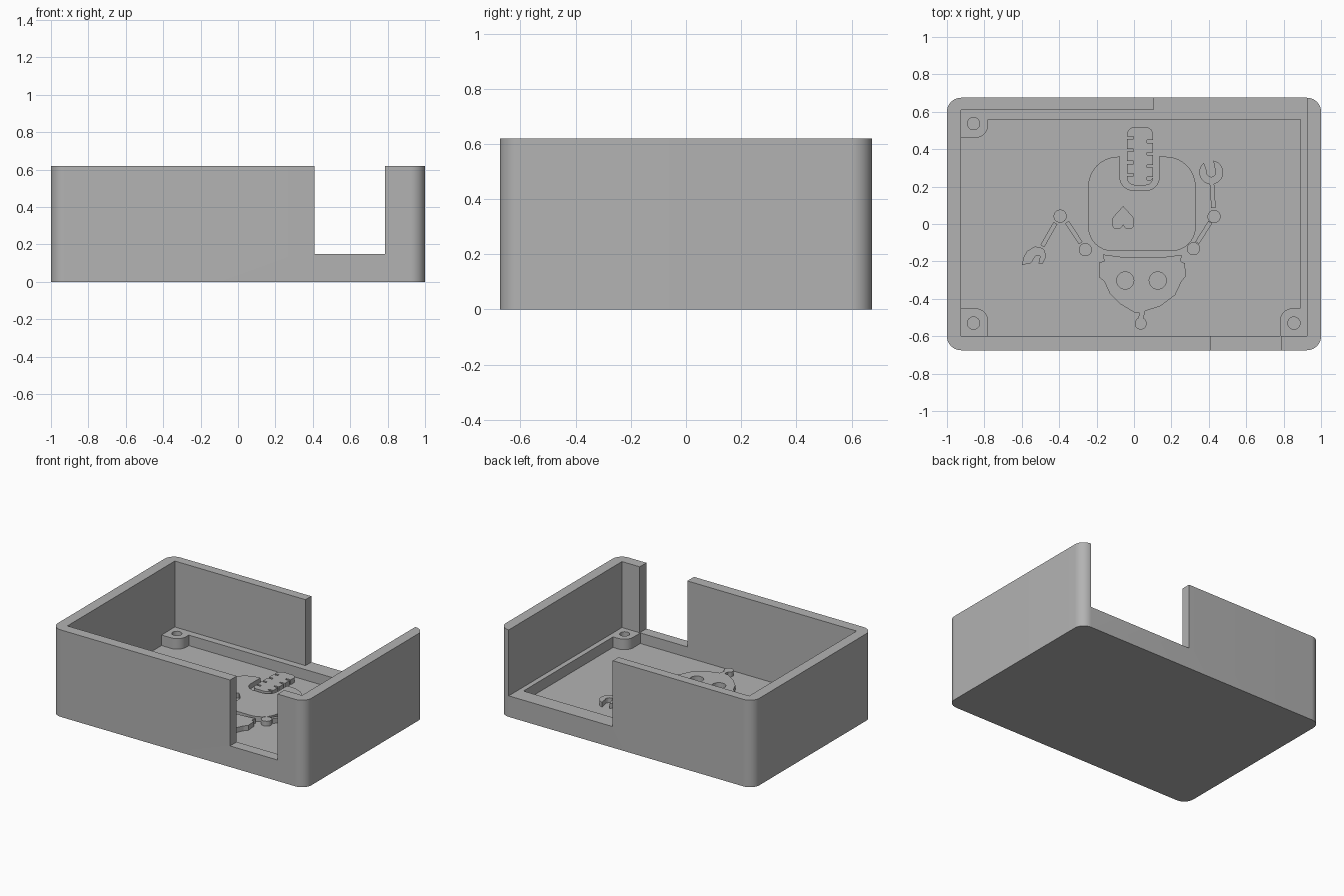
import bpy
import bmesh
from math import atan2, cos, sin, tan, radians, remainder, tau
from mathutils import Vector

cube = bpy.data.objects.get("Cube")
if cube:
    bpy.data.objects.remove(cube, do_unlink=True)

# One grey plastic for everything
grey = bpy.data.materials.new("grey plastic")
grey.use_nodes = True
grey.diffuse_color = (0.45, 0.45, 0.45, 1)
for node in grey.node_tree.nodes:
    if node.type == 'BSDF_PRINCIPLED':
        node.inputs["Base Color"].default_value = grey.diffuse_color

HEIGHT = 0.62
LEDGE = 0.15
FLOOR = 0.075
RELIEF = 0.11
SUNK = FLOOR - 0.01


def rounded(corners, steps=8):
    """Outline through (x, y, radius) corners, each filleted by its radius."""
    outline = []
    for i, (x, y, *radius) in enumerate(corners):
        point = Vector((x, y))
        if not radius:
            outline.append(point)
            continue
        r = radius[0]
        back = (Vector(corners[i - 1][:2]) - point).normalized()
        ahead = (Vector(corners[(i + 1) % len(corners)][:2]) - point).normalized()
        half = back.angle(ahead) / 2
        centre = point + (back + ahead).normalized() * (r / sin(half))
        start = point + back * (r / tan(half)) - centre
        end = point + ahead * (r / tan(half)) - centre
        first = atan2(start.y, start.x)
        sweep = remainder(atan2(end.y, end.x) - first, tau)
        for k in range(steps + 1):
            a = first + sweep * k / steps
            outline.append(centre + Vector((cos(a), sin(a))) * r)
    return outline


def arc(x, y, r, first=0, last=360, steps=24):
    angles = [radians(first + (last - first) * k / steps) for k in range(steps + 1)]
    return [Vector((x + r * cos(a), y + r * sin(a))) for a in angles]


def circle(x, y, r):
    return arc(x, y, r)[:-1]


def prism(name, outline, bottom, top):
    """Upright solid with the given outline."""
    bm = bmesh.new()
    base = bm.faces.new([bm.verts.new((p[0], p[1], bottom)) for p in outline])
    grown = bmesh.ops.extrude_face_region(bm, geom=[base], use_keep_orig=True)
    moved = [v for v in grown["geom"] if isinstance(v, bmesh.types.BMVert)]
    bmesh.ops.translate(bm, verts=moved, vec=(0, 0, top - bottom))
    bmesh.ops.recalc_face_normals(bm, faces=bm.faces)
    mesh = bpy.data.meshes.new(name)
    bm.to_mesh(mesh)
    bm.free()
    mesh.materials.append(grey)
    obj = bpy.data.objects.new(name, mesh)
    bpy.context.collection.objects.link(obj)
    return obj


def activate(obj):
    bpy.ops.object.select_all(action='DESELECT')
    obj.select_set(True)
    bpy.context.view_layer.objects.active = obj


def cut(obj, outline, bottom, top):
    """Remove an upright prism from an object."""
    cutter = prism("cutter", outline, bottom, top)
    cutter.hide_render = True
    mod = obj.modifiers.new("cut", 'BOOLEAN')
    mod.operation = 'DIFFERENCE'
    mod.solver = 'EXACT'
    mod.object = cutter
    activate(obj)
    bpy.ops.object.modifier_apply(modifier=mod.name)
    bpy.data.objects.remove(cutter, do_unlink=True)


def relief(name, outline):
    return prism(name, outline, SUNK, RELIEF)


def bar(name, start, end, width=0.024):
    a, b = Vector(start), Vector(end)
    side = (b - a).orthogonal().normalized() * width / 2
    return relief(name, [a + side, b + side, b - side, a - side])


# Case: rounded block
x, y, r = 1.0, 0.675, 0.075
case = prism("case", rounded([(-x, -y, r), (x, -y, r), (x, y, r), (-x, y, r)], 12), 0, HEIGHT)

# Upper cavity, opening through the front and back walls
left, right, front, back, out = -0.925, 0.925, -0.6, 0.61, 0.8
cut(case, [(left, front), (0.41, front), (0.41, -out), (0.785, -out), (0.785, front),
           (right, front), (right, out), (0.105, out), (0.105, back), (left, back)],
    LEDGE, HEIGHT + 0.1)

# Lower cavity, leaving the ledge and three screw bosses
boss, r = -0.78, 0.07
cut(case, rounded([(boss, front), (-boss, front), (-boss, -0.45, r), (0.89, -0.45),
                   (0.89, 0.56), (boss, 0.56), (boss, 0.46, r), (left, 0.46),
                   (left, -0.45), (boss, -0.45, r)]),
    FLOOR, LEDGE + 0.1)

# Screw holes
for hx, hy in [(-0.858, 0.537), (-0.858, -0.53), (0.855, -0.53)]:
    cut(case, circle(hx, hy, 0.033), FLOOR, LEDGE + 0.1)
activate(case)
bpy.ops.object.shade_smooth_by_angle(angle=radians(30))

# Torso with a slot for the spine and a heart-shaped hole
torso = relief("torso", rounded([
    (-0.245, -0.145, 0.13), (0.33, -0.145, 0.13), (0.33, 0.36, 0.16), (0.135, 0.36),
    (0.135, 0.18, 0.07), (-0.075, 0.18, 0.07), (-0.075, 0.36), (-0.245, 0.36, 0.16)]))
cut(torso, rounded([
    (-0.058, 0.093), (-0.115, 0.03, 0.04), (-0.112, -0.025, 0.02), (-0.075, -0.025, 0.01),
    (-0.058, -0.003), (-0.041, -0.025, 0.01), (-0.004, -0.025, 0.02), (-0.001, 0.03, 0.04)]),
    FLOOR, RELIEF + 0.1)

# Spine with notched sides
lx, rx, top, low, deep, slit = -0.037, 0.102, 0.518, 0.207, 0.033, 0.014
spine = [(lx, top, 0.04)]
for i in range(4):
    ny = 0.468 - 0.066 * i
    spine += [(lx, ny), (lx + deep, ny), (lx + deep, ny - slit), (lx, ny - slit)]
spine += [(lx, low, 0.04), (rx, low, 0.04)]
for i in range(4):
    ny = 0.25 + 0.066 * i
    spine += [(rx, ny - slit), (rx - deep, ny - slit), (rx - deep, ny), (rx, ny)]
relief("spine", rounded(spine + [(rx, top, 0.04)]))

# Head with eye holes and a chin beard
head = relief("head", rounded([
    (-0.165, -0.163), (-0.16, -0.2), (-0.187, -0.205), (-0.187, -0.285), (-0.16, -0.305),
    (-0.13, -0.37), (-0.07, -0.43), (0.0, -0.472), (0.03, -0.475), (0.022, -0.505),
    (0.05, -0.505), (0.06, -0.465), (0.14, -0.44), (0.22, -0.38), (0.255, -0.305),
    (0.277, -0.28), (0.272, -0.21), (0.25, -0.2), (0.255, -0.165),
    (0.16, -0.177), (-0.06, -0.177)]))
for ex in (-0.047, 0.127):
    cut(head, circle(ex, -0.302, 0.046), FLOOR, RELIEF + 0.1)
relief("beard_tip", circle(0.036, -0.532, 0.032))

# Joints of both arms
for name, jx, jy in [("right_shoulder", -0.26, -0.137), ("right_elbow", -0.395, 0.042),
                     ("left_shoulder", 0.318, -0.132), ("left_elbow", 0.428, 0.04)]:
    relief(name, circle(jx, jy, 0.035))

# Arm bars
bar("right_upper_arm", (-0.285, -0.102), (-0.358, 0.01))
bar("right_forearm", (-0.42, 0.005), (-0.49, -0.118))
bar("left_upper_arm", (0.338, -0.1), (0.408, 0.01))
bar("left_forearm", (0.425, 0.085), (0.416, 0.225))

# Hook hand and wrench hand
relief("hook_hand", rounded([
    (-0.53, -0.12, 0.02), (-0.48, -0.13, 0.03), (-0.47, -0.175, 0.03), (-0.488, -0.212),
    (-0.51, -0.21), (-0.502, -0.172), (-0.525, -0.168, 0.012), (-0.55, -0.21, 0.02),
    (-0.598, -0.218), (-0.592, -0.18), (-0.572, -0.145, 0.02)]))
wx, wy = 0.413, 0.276
relief("wrench_hand", arc(wx, wy, 0.064, 128, 440) + arc(wx, wy, 0.024, 390, 165, 10))
